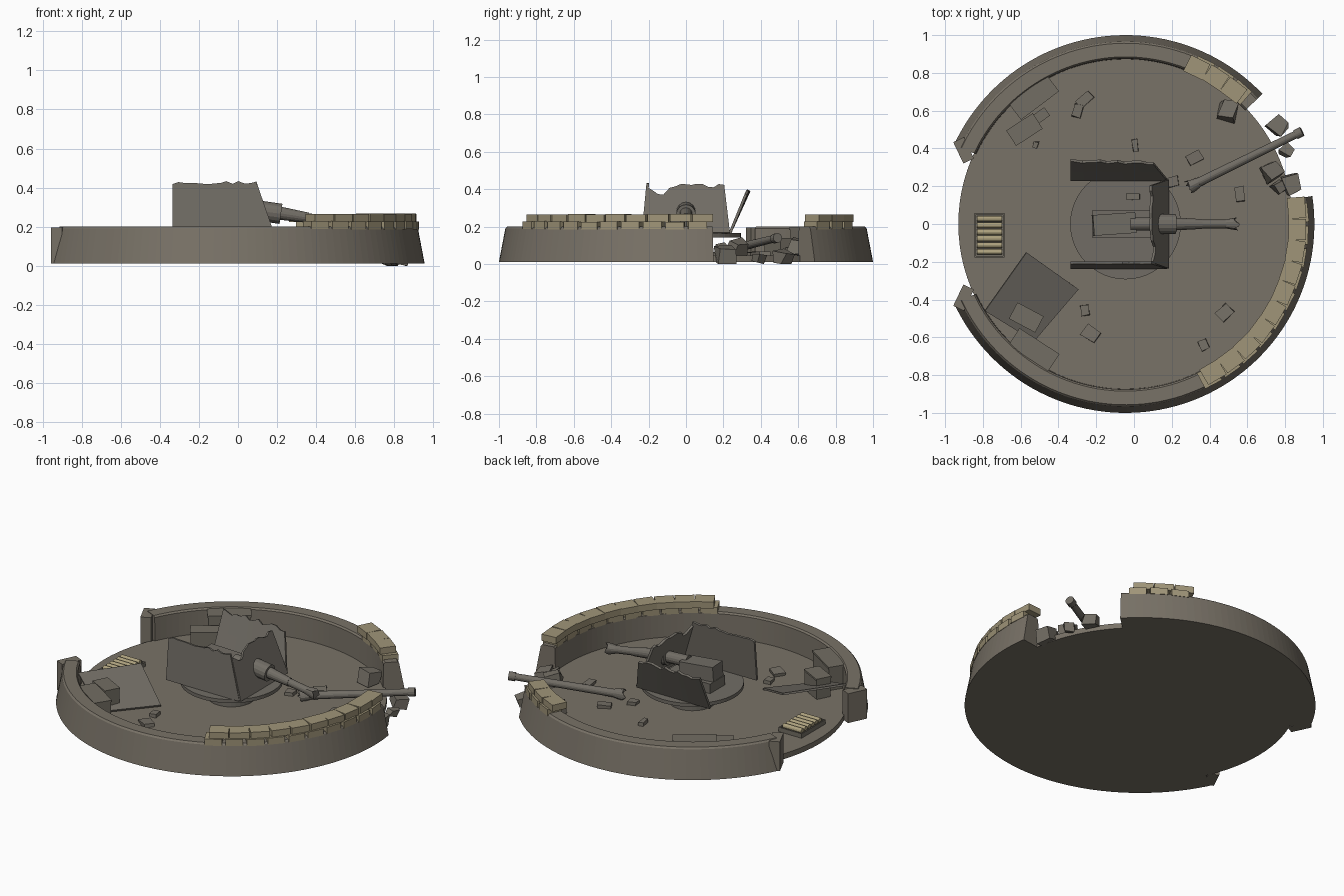
import bpy, bmesh, math, random
from mathutils import Vector, Matrix

if "Cube" in bpy.data.objects:
    bpy.data.objects.remove(bpy.data.objects["Cube"])

random.seed(7)
CX = -0.045          # centre of the round pit
FLOOR = 0.045        # floor top
DECK = 0.165         # turntable top


def mat(name, rgb):
    m = bpy.data.materials.new(name)
    m.diffuse_color = (*rgb, 1)
    m.use_nodes = True
    m.node_tree.nodes["Principled BSDF"].inputs["Base Color"].default_value = m.diffuse_color
    return m


CONCRETE = mat("concrete", (0.19, 0.168, 0.135))
STEEL = mat("weathered_steel", (0.165, 0.152, 0.13))
RUBBLE = mat("rubble", (0.18, 0.163, 0.135))
CANVAS = mat("sandbag_canvas", (0.35, 0.30, 0.19))
BRASS = mat("brass", (0.42, 0.36, 0.21))
WOOD = mat("crate_wood", (0.17, 0.155, 0.125))


def finish(name, bm, material):
    bmesh.ops.recalc_face_normals(bm, faces=bm.faces)
    me = bpy.data.meshes.new(name)
    bm.to_mesh(me)
    bm.free()
    me.materials.append(material)
    ob = bpy.data.objects.new(name, me)
    bpy.context.collection.objects.link(ob)
    return ob


def box(name, loc, size, rot=0, material=CONCRETE, jitter=0.0, tilt=0.0):
    bm = bmesh.new()
    m = (Matrix.Translation(loc) @ Matrix.Rotation(math.radians(rot), 4, 'Z')
         @ Matrix.Rotation(math.radians(tilt), 4, 'Y') @ Matrix.Diagonal((*size, 1)))
    bmesh.ops.create_cube(bm, size=1, matrix=m)
    for v in bm.verts:
        v.co += Vector([random.uniform(-jitter, jitter) for _ in range(3)])
        v.co.z = max(v.co.z, 0)
    return finish(name, bm, material)


def rod(name, a, b, r0, r1=None, material=STEEL, sides=16, torn=0.0):
    a, b = Vector(a), Vector(b)
    bm = bmesh.new()
    m = Matrix.Translation((a + b) / 2) @ (b - a).to_track_quat('Z', 'Y').to_matrix().to_4x4()
    bmesh.ops.create_cone(bm, cap_ends=True, segments=sides, radius1=r0,
                          radius2=r0 if r1 is None else r1, depth=(b - a).length, matrix=m)
    if torn:  # ragged end at b
        d = (b - a).normalized()
        for v in bm.verts:
            if (v.co - a).dot(d) > (b - a).length * 0.5:
                v.co += d * random.uniform(-torn, torn)
    return finish(name, bm, material)


def polar(r, deg, z):
    t = math.radians(deg)
    return Vector((CX + r * math.cos(t), r * math.sin(t), z))


def arc_wall(name, profile, a0, a1, step=2.5):
    n = round((a1 - a0) / step)
    bm = bmesh.new()
    rings = [[bm.verts.new(polar(r, a0 + (a1 - a0) * i / n, z)) for r, z in profile]
             for i in range(n + 1)]
    k = len(profile)
    for p, q in zip(rings, rings[1:]):
        for j in range(k):
            bm.faces.new((p[j], p[(j + 1) % k], q[(j + 1) % k], q[j]))
    bm.faces.new(rings[0])
    bm.faces.new(rings[-1])
    return finish(name, bm, CONCRETE)


def torn_plate(name, b0, b1, t0, t1, rag=0.012, dip=None, cols=14):
    # four-cornered plate with a ragged top edge
    b0, b1, t0, t1 = map(Vector, (b0, b1, t0, t1))
    bm = bmesh.new()
    grid = []
    for i in range(cols + 1):
        u = i / cols
        lo, hi = b0.lerp(b1, u), t0.lerp(t1, u)
        top = 1 + random.uniform(-rag, rag) / 0.25
        if dip and dip[0] < u < dip[1]:
            top -= dip[2]
        grid.append([bm.verts.new(lo.lerp(hi, top * k / 2)) for k in range(3)])
    for p, q in zip(grid, grid[1:]):
        for k in range(2):
            bm.faces.new((p[k], q[k], q[k + 1], p[k + 1]))
    ob = finish(name, bm, STEEL)
    s = ob.modifiers.new("thickness", 'SOLIDIFY')
    s.thickness, s.offset = 0.014, 0
    return ob


# Pit floor and ring wall with two gaps
bm = bmesh.new()
bmesh.ops.create_cone(bm, cap_ends=True, segments=96, radius1=0.885, radius2=0.885,
                      depth=FLOOR - 0.012, matrix=Matrix.Translation((CX, 0, (FLOOR + 0.012) / 2)))
finish("pit_floor", bm, CONCRETE)
WALL = [(1.0, 0.012), (0.966, 0.19), (0.957, 0.2), (0.885, 0.2), (0.876, 0.19), (0.872, 0.012)]
arc_wall("wall_back", WALL, 43.5, 155)
arc_wall("wall_front", WALL, 205, 368.5)

# Entrance posts, mirrored
for s in (1, -1):
    box("entrance_post", (-0.902, 0.39 * s, 0.104), (0.125, 0.062, 0.184), -64.5 * s)

# Sandbag courses on the wall, upper course offset by half a bag
def sandbags(name, a0, count, pitch=7.2):
    for row, r in ((0, 0.922), (1, 0.91)):
        for i in range(count):
            a = a0 + (i + 0.5 - 0.25 * (1 - row)) * pitch
            z = (0.207, 0.246)[row] + random.uniform(-0.002, 0.002)
            box(name, polar(r, a, z), (0.094, 0.112 if row else 0.1, 0.041),
                a + random.uniform(-2, 2), CANVAS)

sandbags("sandbag_right", -63, 10)
sandbags("sandbag_back", 47.5, 3)

# Turntable and pedestal
rod("pedestal", (CX, 0, 0.03), (CX, 0, 0.15), 0.135, sides=32)
rod("turntable", (CX, 0, 0.143), (CX, 0, DECK), 0.293, sides=48)

# Gun shield: sloped front, upright near side, splayed far side
torn_plate("shield_front", (0.178, -0.235, DECK), (0.178, 0.235, DECK),
           (0.092, -0.205, 0.415), (0.092, 0.205, 0.415), dip=(0.05, 0.22, 0.14))
torn_plate("shield_near_side", (-0.335, -0.23, DECK), (0.175, -0.23, DECK),
           (-0.335, -0.205, 0.425), (0.095, -0.205, 0.425), rag=0.008)
torn_plate("shield_far_side", (-0.335, 0.235, DECK), (0.175, 0.235, DECK),
           (-0.335, 0.335, 0.385), (0.1, 0.325, 0.385), rag=0.014)

# Gun: cradle, breech, mantlet and snapped barrel stump
box("cradle", (-0.065, 0, 0.195), (0.31, 0.15, 0.06), 0, STEEL)
box("breech", (-0.105, 0, 0.265), (0.225, 0.11, 0.09), 4, STEEL, tilt=4)
rod("gun_slide", (-0.02, 0, 0.285), (0.15, 0, 0.276), 0.035)
rod("mantlet", (0.12, 0, 0.28), (0.22, 0, 0.266), 0.052)
rod("barrel_sleeve", (0.21, 0, 0.27), (0.36, 0, 0.246), 0.034, 0.026)
rod("barrel_stump", (0.34, 0, 0.249), (0.49, 0, 0.226), 0.023)
rod("barrel_torn_end", (0.48, 0, 0.227), (0.54, 0, 0.218), 0.023, 0.034, torn=0.016)

# Broken-off barrel lying through the gap
A, B = Vector((0.31, 0.205, 0.07)), Vector((0.89, 0.49, 0.14))
rod("fallen_barrel", A, B, 0.024, 0.02)
rod("fallen_muzzle", A.lerp(B, 0.94), B, 0.026)
rod("fallen_torn_end", A.lerp(B, 0.06), A.lerp(B, -0.03), 0.025, 0.036, torn=0.016)

# Wall crates and loose crates
for x, y, sx, sy, rot, top in ((-0.53, 0.67, 0.24, 0.10, 37, 0.185), (-0.58, 0.5, 0.16, 0.09, 33, 0.13),
                               (-0.49, 0.575, 0.07, 0.05, 35, 0.08),
                               (-0.53, -0.665, 0.24, 0.10, -33, 0.185), (-0.57, -0.495, 0.15, 0.09, -28, 0.165)):
    box("crate", (x, y, (FLOOR + top) / 2), (sx, sy, top - FLOOR), rot, WOOD)
    box("crate_lid", (x, y, top + 0.003), (sx * 1.05, sy * 1.08, 0.012), rot, WOOD)

# Fallen sheet leaning against the crates
bm = bmesh.new()
bm.faces.new([bm.verts.new(c) for c in ((-0.57, -0.15, 0.17), (-0.295, -0.345, 0.055),
                                        (-0.53, -0.62, 0.055), (-0.79, -0.46, 0.17))])
sheet = finish("fallen_sheet", bm, STEEL)
sol = sheet.modifiers.new("thickness", 'SOLIDIFY')
sol.thickness, sol.offset = 0.012, 0

# Ammunition tray with shells
box("ammo_tray", (-0.765, -0.06, FLOOR + 0.008), (0.16, 0.235, 0.016), 0, WOOD)
for sx, sy, lx, ly in ((0, 0.114, 0.16, 0.008), (0, -0.114, 0.16, 0.008),
                       (0.076, 0, 0.008, 0.235), (-0.076, 0, 0.008, 0.235)):
    box("tray_rim", (-0.765 + sx, -0.06 + sy, FLOOR + 0.014), (lx, ly, 0.028), 0, WOOD)
for i in range(6):
    y = -0.147 + i * 0.035
    rod("shell", (-0.83, y, FLOOR + 0.031), (-0.70, y, FLOOR + 0.031), 0.015, material=BRASS, sides=12)

# Broken wall chunks in the gap
for x, y, s in ((0.5, 0.6, 0.09), (0.76, 0.52, 0.08), (0.81, 0.385, 0.055),
                (0.73, 0.28, 0.085), (0.83, 0.215, 0.095), (0.77, 0.19, 0.06)):
    z = s / 2 + (FLOOR if math.hypot(x - CX, y) < 0.85 else 0.0)
    box("wall_chunk", (x, y, z), (s, s, s * 0.85), random.uniform(0, 90), RUBBLE, 0.013, 15)

# Small flat chips on the floor
for x, y, sx, sy, rot in ((0.32, 0.35, 0.08, 0.055, 30), (0.56, 0.16, 0.045, 0.08, 8),
                          (0.48, -0.47, 0.08, 0.065, 45), (0.37, -0.64, 0.045, 0.06, 25),
                          (-0.23, -0.58, 0.085, 0.065, -35), (-0.26, -0.455, 0.04, 0.055, 10),
                          (-0.3, 0.6, 0.05, 0.07, -15), (-0.26, 0.66, 0.09, 0.05, 40),
                          (0.005, 0.415, 0.03, 0.065, 10), (-0.52, 0.42, 0.025, 0.035, -15),
                          (0.21, 0.225, 0.05, 0.055, 12)):
    box("floor_chip", (x, y, FLOOR + 0.008), (sx, sy, 0.025), rot, RUBBLE, 0.004)
box("deck_chip", (-0.005, 0.145, DECK + 0.006), (0.07, 0.03, 0.02), 0, RUBBLE, 0.003)
